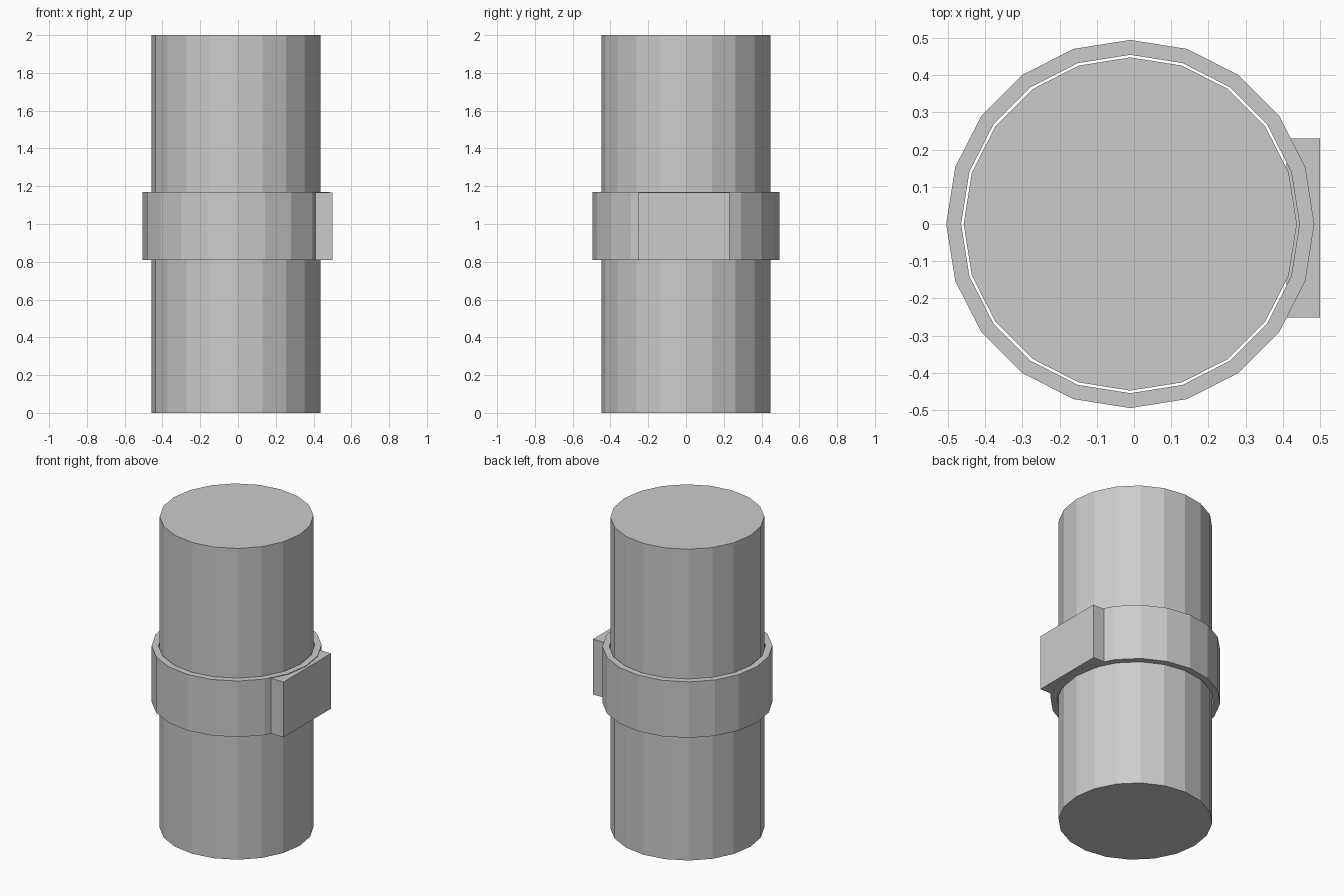
import bpy, bmesh, math
from mathutils import Matrix

cube = bpy.data.objects.get("Cube")
if cube:
    bpy.data.objects.remove(cube)

SIDES = 20
CENTRE_X = -0.01

grey = bpy.data.materials.new("plain_grey")
grey.use_nodes = True
colour = (0.6, 0.6, 0.6, 1)
grey.diffuse_color = colour
grey.node_tree.nodes["Principled BSDF"].inputs["Base Color"].default_value = colour


def finish(name, bm):
    bmesh.ops.recalc_face_normals(bm, faces=bm.faces)
    mesh = bpy.data.meshes.new(name)
    bm.to_mesh(mesh)
    bm.free()
    mesh.materials.append(grey)
    obj = bpy.data.objects.new(name, mesh)
    bpy.context.collection.objects.link(obj)
    return obj


def circle(bm, radius, z):
    return [bm.verts.new((CENTRE_X + radius * math.cos(math.tau * i / SIDES),
                          radius * math.sin(math.tau * i / SIDES), z))
            for i in range(SIDES)]


def bridge(bm, a, b):
    for i in range(SIDES):
        j = (i + 1) % SIDES
        bm.faces.new((a[i], a[j], b[j], b[i]))


# Main body: a closed faceted cylinder
bm = bmesh.new()
bottom, top = circle(bm, 0.448, 0), circle(bm, 0.448, 2)
bridge(bm, bottom, top)
bm.faces.new(bottom)
bm.faces.new(top)
finish("body", bm)

# Band: an open ring with a thin gap around the body
bm = bmesh.new()
loops = [circle(bm, r, z) for r, z in
         ((0.495, 0.81), (0.495, 1.17), (0.455, 1.17), (0.455, 0.81))]
for k in range(4):
    bridge(bm, loops[k], loops[(k + 1) % 4])
finish("band", bm)

# Clasp block on the left side of the band
bm = bmesh.new()
bmesh.ops.create_cube(bm, size=1, matrix=Matrix.Translation((0.455, -0.011, 0.988))
                      @ Matrix.Diagonal((0.09, 0.482, 0.355, 1)))
finish("clasp", bm)
